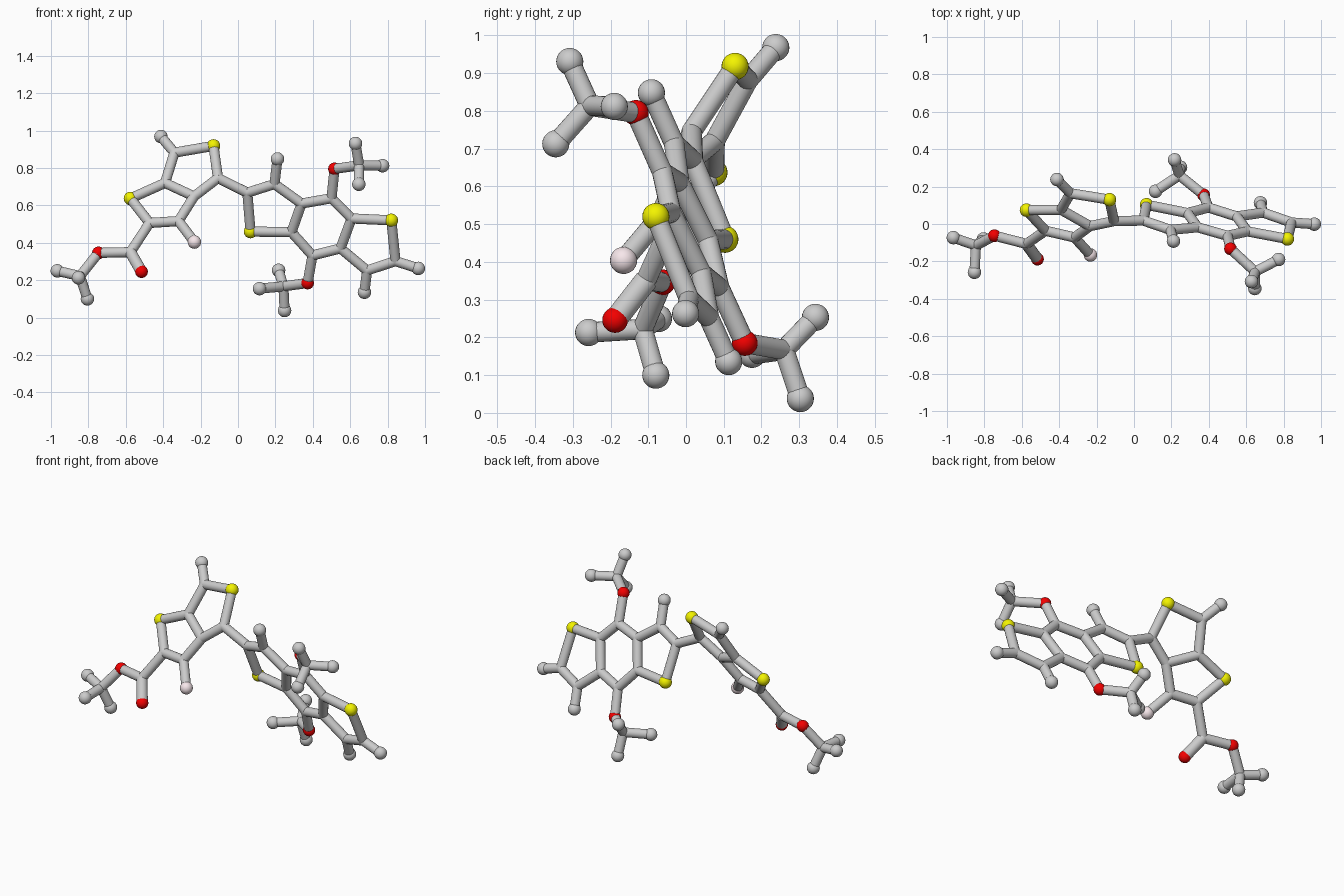
import bpy
from mathutils import Vector

if "Cube" in bpy.data.objects:
    bpy.data.objects.remove(bpy.data.objects["Cube"])

END_R, JOINT_R, BOND_R = 0.036, 0.027, 0.027


def left(x, z):   # tilted plane of the left ring system
    return Vector((x, -0.272 * x + 0.629 * z - 0.483, z))


def right(x, z):  # tilted plane of the right ring system
    return Vector((x, -0.209 * x - 0.424 * z + 0.312, z))


def material(name, rgb):
    m = bpy.data.materials.new(name)
    m.diffuse_color = (*rgb, 1)
    m.use_nodes = True
    m.node_tree.nodes["Principled BSDF"].inputs["Base Color"].default_value = m.diffuse_color
    return m


YELLOW = material("yellow", (0.9, 0.9, 0.0))
RED = material("red", (0.9, 0.0, 0.0))
PINK = material("pink", (0.93, 0.8, 0.83))


def finish(name, mat=None):
    ob = bpy.context.object
    ob.name = name
    bpy.ops.object.shade_smooth_by_angle()
    if mat:
        ob.data.materials.append(mat)


def ball(name, p, r, mat=None):
    bpy.ops.mesh.primitive_uv_sphere_add(segments=24, ring_count=14, radius=r, location=p)
    finish(name, mat)


def bond(name, a, b, r=BOND_R):
    d = b - a
    bpy.ops.mesh.primitive_cylinder_add(vertices=20, radius=r, depth=d.length,
                                        location=(a + b) / 2,
                                        rotation=d.to_track_quat('Z', 'Y').to_euler())
    finish(name)


P = {
    # left fused pair of five-sided rings with its branches
    "l_tip": left(-.412, .968), "l1": left(-.34, .882), "S1": left(-.131, .918),
    "l2": left(-.107, .746), "l3": left(-.235, .648), "l4": left(-.39, .72),
    "S2": left(-.575, .637), "l5": left(-.473, .506), "l6": left(-.318, .516),
    "F1": left(-.233, .404), "l7": left(-.575, .35), "O1": left(-.516, .246),
    "O2": left(-.746, .346),
    # right three-ring system
    "r1": right(.05, .668), "S3": right(.067, .46), "r2": right(.195, .714),
    "r_tip1": right(.211, .848), "r3": right(.34, .61), "r4": right(.286, .457),
    "r5": right(.5, .638), "r6": right(.607, .53), "r7": right(.548, .37),
    "r8": right(.398, .332), "S4": right(.82, .52), "r9": right(.842, .302),
    "r10": right(.69, .252), "r_tip2": right(.964, .263), "r_tip3": right(.676, .136),
    "O3": right(.516, .795), "O4": right(.372, .185),
    # three-armed end groups
    "a0": Vector((-.845, -.115, .222)), "a_tip1": Vector((-.966, -.073, .25)),
    "a_tip2": Vector((-.853, -.258, .213)), "a_tip3": Vector((-.805, -.08, .1)),
    "b0": Vector((.648, -.255, .814)), "b_tip1": Vector((.628, -.308, .931)),
    "b_tip2": Vector((.773, -.19, .812)), "b_tip3": Vector((.646, -.345, .713)),
    "c0": Vector((.243, .26, .167)), "c_tip1": Vector((.115, .175, .155)),
    "c_tip2": Vector((.217, .343, .253)), "c_tip3": Vector((.249, .303, .038)),
}

# chains of joined points
CHAINS = """l_tip l1 S1 l2 l3 l4 l1
l4 S2 l5 l6 l3
l6 F1
l5 l7 O2 a0 a_tip1
a_tip2 a0 a_tip3
l2 r1 S3 r4 r3 r2 r1
r2 r_tip1
r3 r5 r6 r7 r8 r4
r6 S4 r9 r10 r7
r9 r_tip2
r10 r_tip3
r5 O3 b0 b_tip1
b_tip2 b0 b_tip3
r8 O4 c0 c_tip1
c_tip2 c0 c_tip3"""

for line in CHAINS.splitlines():
    names = line.split()
    for a, b in zip(names, names[1:]):
        bond(f"rod_{a}_{b}", P[a], P[b])
bond("thick_rod", P["l7"], P["O1"], 0.031)

# balls: coloured atoms, rounded tips, and flush joints
STYLE = {"S": ("yellow_ball", END_R, YELLOW), "O": ("red_ball", 0.034, RED),
         "F": ("pink_ball", END_R, PINK)}
for n, p in P.items():
    if n[0] in STYLE:
        kind, r, mat = STYLE[n[0]]
        ball(f"{kind}_{n}", p, r, mat)
    elif "tip" in n:
        ball(f"end_ball_{n}", p, END_R)
    else:
        ball(f"joint_{n}", p, JOINT_R)
